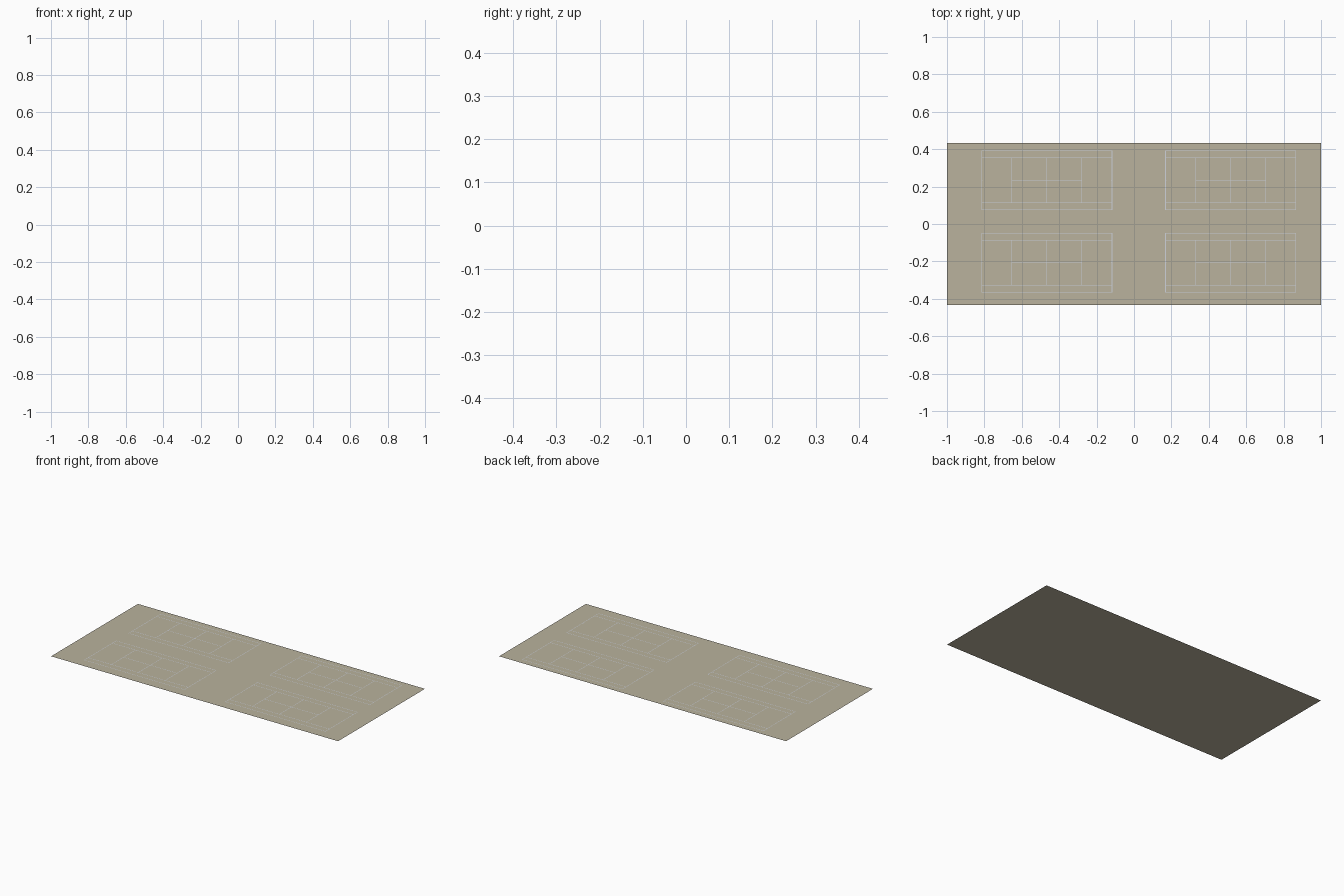
import bpy
import bmesh

if "Cube" in bpy.data.objects:
    bpy.data.objects.remove(bpy.data.objects["Cube"])

LINE_Z = 0.0006      # paint sits just above the ground
W = 0.003            # painted line width
HL, HW = 0.35, 0.16  # half length and half width of a court
SINGLES = 0.12       # half width of the inner court
SERVICE = 0.187      # service line distance from the net


def material(name, rgb):
    m = bpy.data.materials.new(name)
    m.diffuse_color = (*rgb, 1)
    m.use_nodes = True
    m.node_tree.nodes["Principled BSDF"].inputs["Base Color"].default_value = m.diffuse_color
    return m


def flat_rects(name, rects, z, mat, loc=(0, 0)):
    """One object made of flat rectangles (x0, x1, y0, y1)."""
    bm = bmesh.new()
    for x0, x1, y0, y1 in rects:
        bm.faces.new([bm.verts.new((x, y, z)) for x, y in
                      ((x0, y0), (x1, y0), (x1, y1), (x0, y1))])
    me = bpy.data.meshes.new(name)
    bm.to_mesh(me)
    bm.free()
    me.materials.append(mat)
    ob = bpy.data.objects.new(name, me)
    ob.location = (*loc, 0)
    bpy.context.collection.objects.link(ob)
    return ob


def along_x(y, x0, x1):
    return (x0, x1, y - W / 2, y + W / 2)


def along_y(x, half):
    return (x - W / 2, x + W / 2, -half, half)


ground_mat = material("ground_tan", (0.49, 0.45, 0.34))
line_mat = material("line_paint", (0.62, 0.65, 0.70))

# Ground slab surface
flat_rects("ground", [(-1, 1, -0.432, 0.432)], 0, ground_mat)

# Court markings; strips meet edge to edge so nothing overlaps
h = W / 2
lines = [along_x(0, -SERVICE + h, -h), along_x(0, h, SERVICE - h)]  # centre service line
lines.append(along_y(0, SINGLES - h))                               # net line
for s in (-1, 1):
    lines.append(along_y(s * (HL - h), HW))                         # baseline
    lines.append(along_y(s * SERVICE, SINGLES - h))                 # service line
    lines.append(along_x(s * (HW - h), -HL + W, HL - W))            # doubles sideline
    lines.append(along_x(s * SINGLES, -HL + W, HL - W))             # singles sideline
    a, b = sorted((s * (HL - W), s * (HL - W - 0.004)))
    lines.append(along_x(0, a, b))                                  # centre mark

# Four courts
for xn, x in (("left", -0.466), ("right", 0.517)):
    for yn, y in (("front", -0.207), ("back", 0.234)):
        flat_rects(f"court_lines_{yn}_{xn}", lines, LINE_Z, line_mat, (x, y))
